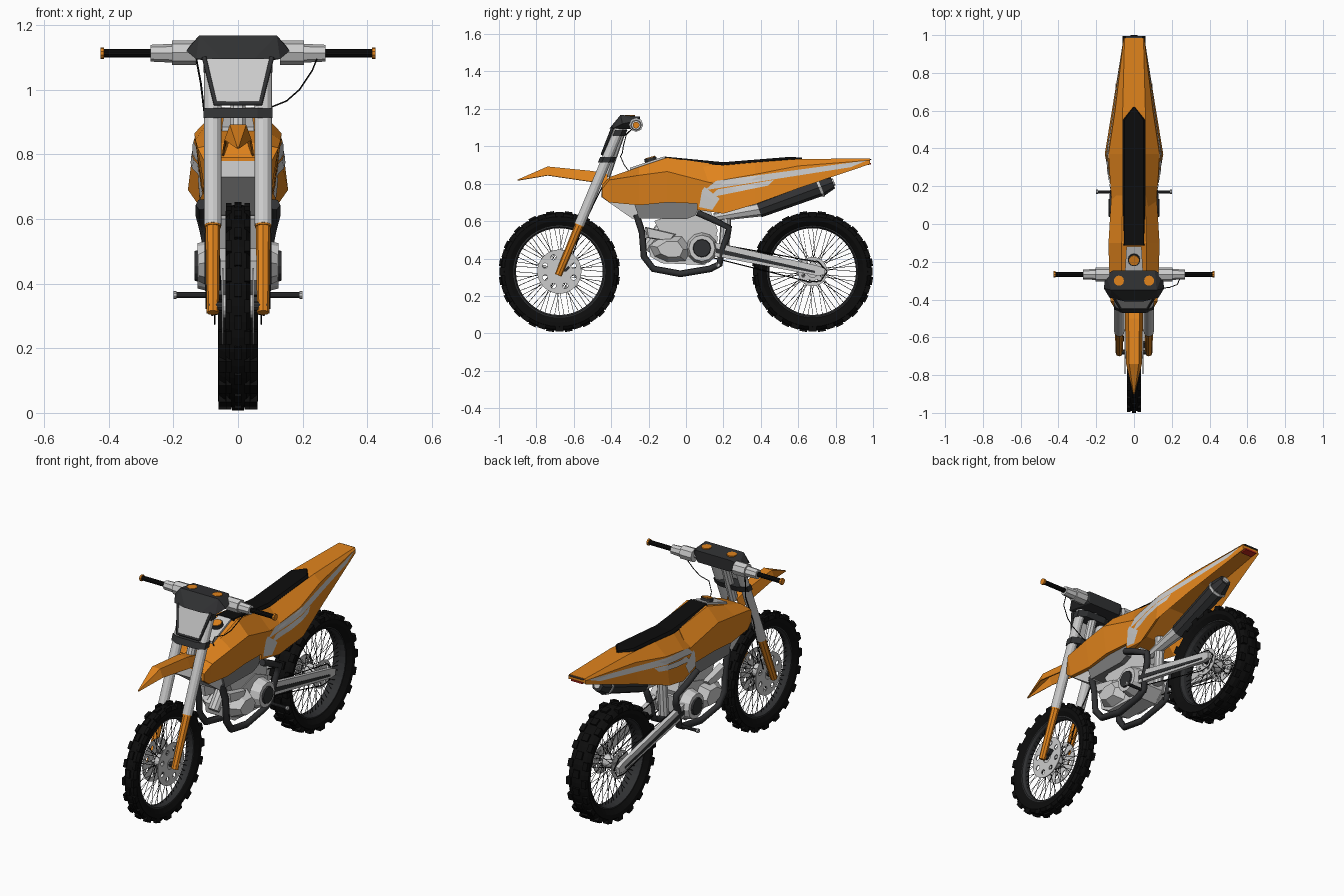
import bpy, bmesh
from math import sin, cos, pi
from mathutils import Vector, Matrix
from mathutils.bvhtree import BVHTree

if "Cube" in bpy.data.objects:
    bpy.data.objects.remove(bpy.data.objects["Cube"])


def material(name, rgb):
    m = bpy.data.materials.new(name)
    m.diffuse_color = (*rgb, 1)
    m.use_nodes = True
    m.node_tree.nodes["Principled BSDF"].inputs["Base Color"].default_value = m.diffuse_color
    return m


ORANGE = material("orange", (0.75, 0.23, 0.012))
BLACK = material("black", (0.004, 0.004, 0.004))
DARK = material("dark_grey", (0.03, 0.031, 0.033))
MID = material("mid_grey", (0.2, 0.2, 0.2))
LIGHT = material("light_grey", (0.52, 0.52, 0.52))
RED = material("red", (0.5, 0.02, 0.01))


def finish(name, bm, mat, mirror=False):
    bmesh.ops.recalc_face_normals(bm, faces=bm.faces)
    me = bpy.data.meshes.new(name)
    bm.to_mesh(me)
    bm.free()
    ob = bpy.data.objects.new(name, me)
    bpy.context.collection.objects.link(ob)
    if mat:
        me.materials.append(mat)
    if mirror:
        ob.modifiers.new("mirror", 'MIRROR')
    return ob


def add_tube(bm, p0, p1, r0, r1=None, n=10):
    p0, p1 = Vector(p0), Vector(p1)
    d = p1 - p0
    m = Matrix.Translation((p0 + p1) / 2) @ d.to_track_quat('Z', 'Y').to_matrix().to_4x4()
    bmesh.ops.create_cone(bm, cap_ends=True, segments=n, radius1=r0,
                          radius2=r0 if r1 is None else r1, depth=d.length, matrix=m)


def tube(name, p0, p1, r0, mat, r1=None, n=10, mirror=False):
    bm = bmesh.new()
    add_tube(bm, p0, p1, r0, r1, n)
    return finish(name, bm, mat, mirror)


def hull(name, pts, mat, sym=False):
    bm = bmesh.new()
    for x, y, z in pts:
        for s in ((1, -1) if sym else (1,)):
            bm.verts.new((s * x, y, z))
    bmesh.ops.convex_hull(bm, input=bm.verts)
    return finish(name, bm, mat)


def prism(name, yz, x0, x1, mat, mirror=False, inset=1.0):
    """Side profile extruded across x; the far face is scaled by inset."""
    bm = bmesh.new()
    c = sum((Vector(p) for p in yz), Vector((0, 0))) / len(yz)
    a = [bm.verts.new((x0, *p)) for p in yz]
    b = [bm.verts.new((x1, *(c + (Vector(p) - c) * inset))) for p in yz]
    bridge(bm, [a, b])
    return finish(name, bm, mat, mirror)


def bridge(bm, rings, caps=True):
    for a, b in zip(rings, rings[1:]):
        for i in range(len(a)):
            j = (i + 1) % len(a)
            bm.faces.new((a[i], a[j], b[j], b[i]))
    if caps:
        bm.faces.new(rings[0])
        bm.faces.new(rings[-1])


def loft(name, sections, mat):
    """Each section is y and the right half outline (x, z) from top to bottom."""
    bm = bmesh.new()
    bridge(bm, [[bm.verts.new((x, y, z)) for x, z in half + [(-x, z) for x, z in half[::-1]]]
                for y, half in sections])
    tree = BVHTree.FromBMesh(bm)
    return finish(name, bm, mat), tree


def lathe(name, profile, cy, cz, mat, n=32):
    """Closed (radius, x) profile turned around a wheel axle."""
    bm = bmesh.new()
    rings = [[bm.verts.new((x, cy + r * cos(2 * pi * i / n), cz + r * sin(2 * pi * i / n)))
              for r, x in profile] for i in range(n)]
    bridge(bm, rings + rings[:1], caps=False)
    return finish(name, bm, mat)


def pipe(name, pts, r, mat, res=1):
    cu = bpy.data.curves.new(name, 'CURVE')
    cu.dimensions, cu.bevel_depth, cu.bevel_resolution, cu.use_fill_caps = '3D', r, res, True
    sp = cu.splines.new('POLY')
    sp.points.add(len(pts) - 1)
    for p, co in zip(sp.points, pts):
        p.co = (*co, 1)
    cu.materials.append(mat)
    bpy.context.collection.objects.link(bpy.data.objects.new(name, cu))


def stripe(name, tree, top, bottom, mat, n=14):
    """Thin side graphic laid on the bodywork between two yz lines."""
    bm = bmesh.new()
    rows = []
    for i in range(n + 1):
        a, b = (Vector(l[0]).lerp(Vector(l[1]), i / n) for l in (top, bottom))
        row = []
        for k in range(4):
            y, z = a.lerp(b, k / 3)
            hit = tree.ray_cast(Vector((1, y, z)), Vector((-1, 0, 0)))[0]
            row.append(bm.verts.new((hit.x + 0.003 if hit else 0.06, y, z)))
        rows.append(row)
    for a, b in zip(rows, rows[1:]):
        for k in range(3):
            bm.faces.new((a[k], a[k + 1], b[k + 1], b[k]))
    finish(name, bm, mat, True)


# Wheels: tyre, knobs, rim, hub, spokes, drilled disc
def wheel(label, cy, w, disc_r, disc_x):
    cz = 0.33
    lathe(label + "_tyre", [(.245, -.6*w), (.272, -.95*w), (.294, -w), (.310, -.7*w), (.317, 0),
                            (.310, .7*w), (.294, w), (.272, .95*w), (.245, .6*w)], cy, cz, BLACK, 40)
    lathe(label + "_rim", [(.252, -.62*w), (.240, -.62*w), (.232, -.3*w), (.232, .3*w),
                           (.240, .62*w), (.252, .62*w)], cy, cz, DARK, 40)
    bm = bmesh.new()
    for i in range(40):
        rot = Matrix.Translation((0, cy, cz)) @ Matrix.Rotation(2 * pi * i / 40, 4, 'X')
        blocks = [(0, .315, .6*w, .018)] if i % 2 else [(s * .75*w, .306, .46*w, .026) for s in (1, -1)]
        for x, r, sx, sr in blocks:
            bmesh.ops.create_cube(bm, size=1, matrix=rot @ Matrix.Translation((x, r, 0))
                                  @ Matrix.Diagonal((sx, sr, .042, 1)))
    finish(label + "_tyre_knobs", bm, BLACK)
    bm = bmesh.new()
    for i in range(56):
        a, s = 2 * pi * i / 56, 1 if i % 2 else -1
        b = a + (.5 if i % 4 < 2 else -.5)
        add_tube(bm, (s * .03, cy + .035 * cos(b), cz + .035 * sin(b)),
                 (0, cy + .238 * cos(a), cz + .238 * sin(a)), .0014, n=4)
    finish(label + "_spokes", bm, BLACK)
    tube(label + "_hub", (-.045, cy, cz), (.045, cy, cz), .036, LIGHT, n=16)
    tube(label + "_axle", (-.09, cy, cz), (.09, cy, cz), .014, DARK)
    disc = lathe(label + "_brake_disc", [(.03, disc_x), (disc_r, disc_x), (disc_r, disc_x + .005),
                                         (.03, disc_x + .005)], cy, cz, None, 32)
    bm = bmesh.new()
    for i in range(8):
        a = 2 * pi * (i + .5) / 8
        p = (cy + disc_r * .7 * cos(a), cz + disc_r * .7 * sin(a))
        add_tube(bm, (disc_x - .02, *p), (disc_x + .03, *p), disc_r * .12, n=10)
    cutter = finish(label + "_disc_cutter", bm, None)
    cutter.hide_render = True
    cutter.hide_set(True)
    mod = disc.modifiers.new("holes", 'BOOLEAN')
    mod.operation, mod.object, mod.solver = 'DIFFERENCE', cutter, 'EXACT'
    disc.modifiers.new("mirror", 'MIRROR')


wheel("front", -.677, .038, .118, .045)
wheel("rear", .677, .062, .078, .055)


# Forks and clamps
def fork(z, x=.078, dy=0):
    return (x, -.675 + .418 * (z - .33) + dy, z)


tube("fork_tube", fork(.58), fork(1.10), .027, LIGHT, n=12, mirror=True)
tube("fork_guard", fork(.31), fork(.59), .019, ORANGE, r1=.023, n=8, mirror=True)
tube("fork_collar", fork(.575), fork(.592), .026, ORANGE, n=12, mirror=True)
hull("brake_caliper", [(x, y, z) for x in (.045, .07) for y, z in
     ((-.66, .33), (-.63, .36), (-.64, .33), (-.62, .35))], DARK)
for label, z, front in (("lower", .928, -.04), ("upper", 1.07, -.02)):
    hull(label + "_clamp", [fork(z + h, x, d) for h in (-.016, .016) for x, d in
         ((.106, -.02), (.106, .02), (.06, front), (.06, .045))], DARK, sym=True)
tube("steering_stem", (0, -.43, .84), (0, -.34, 1.1), .025, LIGHT)

# Handlebar, pad and number plate
tube("handlebar", (-.42, -.267, 1.113), (.42, -.267, 1.113), .011, LIGHT)
tube("bar_grip", (.26, -.267, 1.113), (.418, -.267, 1.113), .013, BLACK, mirror=True)
tube("grip_end", (.415, -.267, 1.113), (.426, -.267, 1.113), .018, ORANGE, mirror=True)
tube("bar_sleeve", (.13, -.267, 1.115), (.205, -.267, 1.115), .038, LIGHT, n=8, mirror=True)
tube("lever_mount", (.205, -.267, 1.113), (.27, -.267, 1.113), .029, LIGHT, r1=.026, n=8, mirror=True)
hull("bar_pad", [(.11, -.245, 1.158), (.12, -.35, 1.168), (.15, -.27, 1.135), (.16, -.34, 1.12),
                 (.13, -.39, 1.095), (.10, -.25, 1.09), (.05, -.41, 1.095)], DARK, sym=True)
tube("pad_cap", (.08, -.30, 1.15), (.08, -.30, 1.167), .027, ORANGE, n=12, mirror=True)
hull("number_plate", [(.10, -.395, 1.10), (.066, -.45, .955), (.10, -.38, 1.10), (.066, -.435, .955)],
     None, sym=True)
pipe("plate_border", [(-.105, -.392, 1.10), (-.07, -.448, .957), (.07, -.448, .957), (.105, -.392, 1.10)],
     .008, DARK)
pipe("brake_hose", [(-.13, -.28, 1.10), (-.115, -.37, 1.02), (-.098, -.40, .88), (-.088, -.48, .72),
                    (-.06, -.56, .55), (-.055, -.62, .38)], .003, BLACK)
pipe("clutch_cable", [(.25, -.27, 1.11), (.23, -.32, 1.06), (.19, -.335, 1.0), (.15, -.34, .965),
                      (.10, -.35, .945), (.07, -.33, .90), (.06, -.30, .86)], .0025, BLACK)

# Front fender: ridged blade with drooping sides
bm = bmesh.new()
rows = [[bm.verts.new(p) for p in ((-x, y, zs), (-x * .6, y, zt), (x * .6, y, zt), (x, y, zs))]
        for y, x, zt, zs in ((-.42, .05, .85, .79), (-.50, .048, .868, .81), (-.74, .042, .892, .845),
                             (-.90, .004, .822, .818))]
for a, b in zip(rows, rows[1:]):
    for k in range(3):
        bm.faces.new((a[k], a[k + 1], b[k + 1], b[k]))
finish("front_fender", bm, ORANGE).modifiers.new("thick", 'SOLIDIFY').thickness = .006

# Tank with shrouds, and tail
tank, tank_tree = loft("tank_shroud", [
    (-.45, [(.06, .79), (.10, .77), (.10, .73)]),
    (-.41, [(.06, .835), (.125, .82), (.105, .70)]),
    (-.25, [(.065, .89), (.132, .845), (.11, .685)]),
    (-.10, [(.065, .94), (.135, .865), (.115, .70)]),
    (.15, [(.06, .905), (.12, .80), (.105, .69)])], ORANGE)
tail, tail_tree = loft("tail", [
    (.06, [(.06, .91), (.113, .80), (.105, .66), (.06, .67)]),
    (.20, [(.06, .90), (.125, .82), (.12, .64), (.08, .69)]),
    (.37, [(.06, .915), (.135, .85), (.155, .69), (.08, .80)]),
    (.60, [(.06, .932), (.10, .895), (.117, .775), (.06, .86)]),
    (.985, [(.05, .935), (.054, .925), (.055, .905), (.04, .91)])], ORANGE)
stripe("upper_stripe", tail_tree, ((.16, .815), (.97, .925)), ((.10, .765), (.88, .888)), None)
stripe("lower_stripe", tail_tree, ((.17, .77), (.47, .82)), ((.12, .725), (.44, .79)), None)
stripe("side_panel", tail_tree, ((.09, .79), (.18, .72)), ((.07, .675), (.14, .66)), None, 6)
hull("tail_light", [(.035, .95, .907), (.035, .99, .912), (.035, .95, .897), (.035, .99, .903)], RED, sym=True)
hull("tail_edge", [(.045, .98, .934), (.045, .995, .93), (.045, .98, .925)], DARK, sym=True)
hull("tank_top", [(.04, -.12, .945), (.05, -.30, .885), (.04, -.12, .92), (.05, -.30, .86)], LIGHT, sym=True)
tube("fuel_cap", (0, -.185, .91), (0, -.192, .938), .033, DARK, n=12)
tube("fuel_cap_top", (0, -.191, .935), (0, -.193, .942), .027, ORANGE, n=12)

# Seat
loft("seat", [(-.115, [(.05, .945), (.06, .93), (.06, .90)]),
              (.20, [(.05, .915), (.062, .90), (.062, .86)]),
              (.55, [(.05, .943), (.06, .932), (.06, .90)]),
              (.62, [(.002, .94), (.004, .935), (.004, .90)])], BLACK)

# Radiator section and engine
prism("radiator_front", [(-.455, .73), (-.45, .78), (-.22, .72), (-.24, .61), (-.29, .615)], -.085, .085, LIGHT)
prism("lower_tank", [(-.28, .70), (.09, .71), (.05, .63), (0, .61), (-.25, .615)], -.095, .095, MID)
prism("cylinder_block", [(-.17, .60), (-.04, .65), (.13, .66), (.17, .55), (.14, .46), (-.1, .46)], -.065, .065, LIGHT)
prism("crankcase", [(-.20, .47), (-.19, .41), (-.13, .375), (.10, .365), (.16, .42), (.17, .52), (.06, .57),
                    (-.08, .53)], -.07, .07, LIGHT)
prism("engine_cover", [(-.2, .47), (-.17, .41), (-.1, .38), (.0, .385), (.03, .45), (-.02, .52), (-.12, .52)],
      .065, .122, None, True, .6)
prism("cylinder_fins", [(-.22, .57), (-.21, .51), (-.08, .49), (-.05, .53)], .06, .095, LIGHT, True, .85)
tube("pivot_cover", (.065, .085, .455), (.125, .085, .455), .085, None, r1=.07, n=12, mirror=True)
tube("pivot_cap", (.12, .085, .455), (.134, .085, .455), .05, DARK, r1=.046, n=12, mirror=True)
tube("header_pipe", (0, -.12, .58), (0, -.22, .45), .032, LIGHT)
tube("rear_shock", (0, .2, .42), (0, .22, .70), .028, LIGHT, n=10)

# Frame rails, swingarm, chain, pegs, silencer
for s, side in ((1, "right"), (-1, "left")):
    pipe(side + "_frame_rail", [(s * x, y, z) for x, y, z in (
        (.08, -.265, .635), (.085, -.235, .54), (.085, -.225, .41), (.08, -.175, .345), (.075, -.03, .318),
        (.075, .13, .345), (.08, .18, .37), (.085, .19, .44), (.09, .22, .515), (.10, .23, .565),
        (.112, .14, .61), (.112, .06, .645))], .019, DARK)
    pipe(side + "_chain", [(s * .072, .1, .415), (s * .072, .66, .275), (s * .072, .72, .28),
                           (s * .072, .755, .33), (s * .072, .71, .38), (s * .072, .1, .49)], .003, BLACK, 0)
prism("swingarm", [(.09, .50), (.09, .425), (.70, .308), (.74, .312), (.745, .345), (.71, .36)],
      .076, .098, LIGHT, True)
prism("swingarm_slot", [(.16, .455), (.16, .43), (.69, .322), (.69, .334)], .096, .101, DARK, True)
tube("foot_peg", (.06, .17, .365), (.2, .17, .365), .009, DARK, mirror=True)
tube("peg_tip", (.19, .17, .365), (.2, .17, .365), .012, LIGHT, mirror=True)
tube("silencer_body", (.01, .39, .662), (.01, .73, .787), .044, DARK, r1=.05, n=8)
tube("silencer_band", (.01, .71, .779), (.01, .722, .784), .055, LIGHT, n=8)
tube("silencer_end", (.01, .725, .785), (.01, .785, .807), .051, DARK, r1=.034, n=8)
tube("silencer_outlet", (.01, .775, .803), (.01, .792, .81), .02, LIGHT, n=8)
tube("exhaust_mid", (.01, .15, .62), (.01, .40, .665), .022, LIGHT, r1=.04, n=8)
